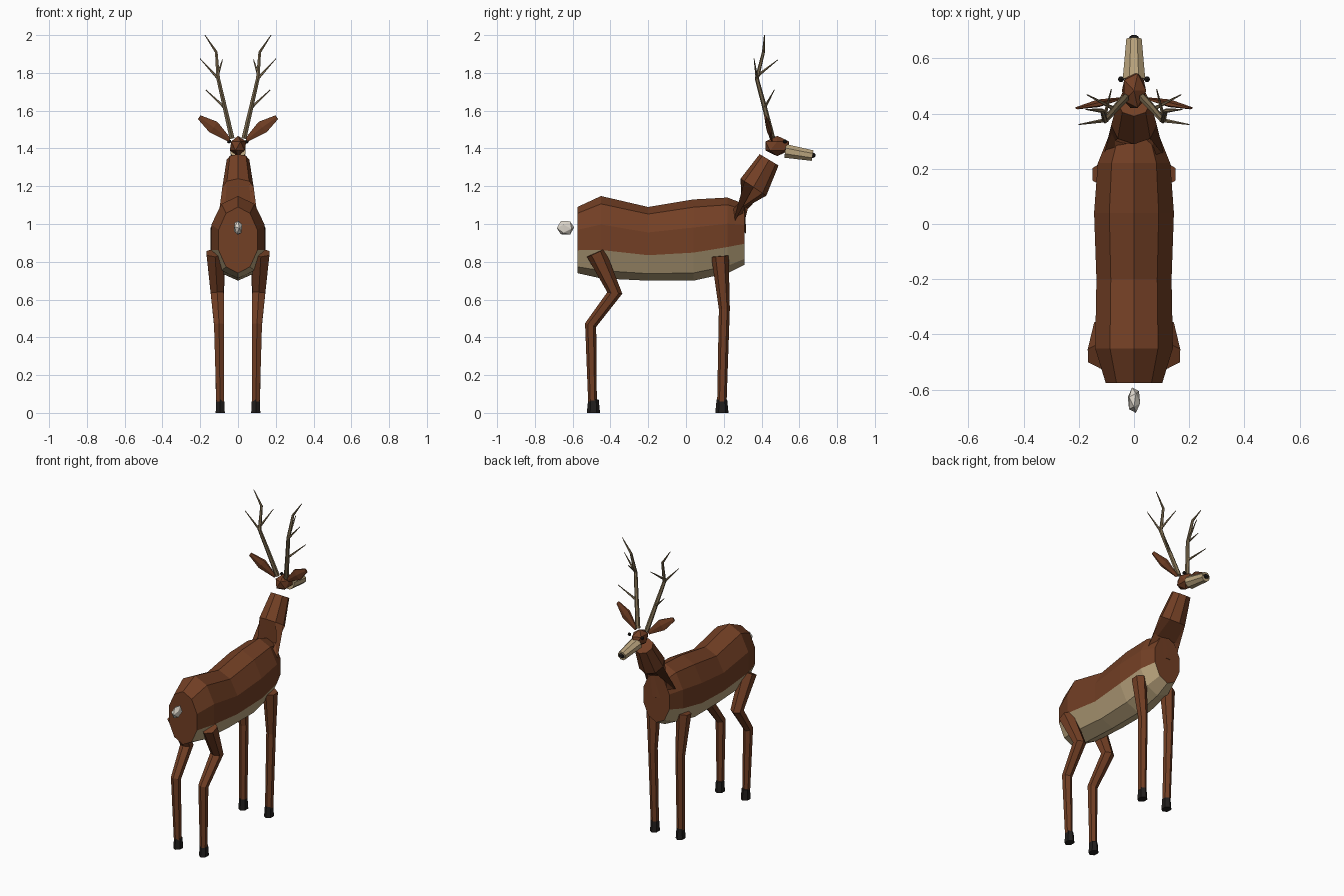
import bpy, bmesh, math
from mathutils import Vector, Matrix

if "Cube" in bpy.data.objects:
    bpy.data.objects.remove(bpy.data.objects["Cube"])


def mat(name, col):
    m = bpy.data.materials.new(name)
    m.diffuse_color = (*col, 1)
    m.use_nodes = True
    m.node_tree.nodes["Principled BSDF"].inputs["Base Color"].default_value = m.diffuse_color
    return m


BROWN = mat("brown_fur", (0.17, 0.05, 0.018))
CREAM = mat("cream_fur", (0.50, 0.38, 0.21))
WHITE = mat("tail_fur", (0.75, 0.70, 0.62))
ANTLER = mat("antler", (0.22, 0.16, 0.085))
BLACK = mat("black", (0.015, 0.013, 0.012))


def finish(name, bm, mats):
    bmesh.ops.recalc_face_normals(bm, faces=bm.faces)
    me = bpy.data.meshes.new(name)
    bm.to_mesh(me)
    bm.free()
    for m in mats:
        me.materials.append(m)
    ob = bpy.data.objects.new(name, me)
    bpy.context.collection.objects.link(ob)
    return ob


def loft(name, rings, n, mats, phase=0.0, light_below=None):
    """Skin rings of (centre, u, v); faces low on the ring may use mats[1]."""
    bm = bmesh.new()
    loops = []
    for c, u, v in rings:
        c, u, v = Vector(c), Vector(u), Vector(v)
        loops.append([bm.verts.new(c + u * math.cos(phase + i * math.tau / n)
                                   + v * math.sin(phase + i * math.tau / n)) for i in range(n)])
    for a, b in zip(loops, loops[1:]):
        for i in range(n):
            j = (i + 1) % n
            f = bm.faces.new((a[i], a[j], b[j], b[i]))
            if light_below is not None and math.sin(phase + (i + 0.5) * math.tau / n) < light_below:
                f.material_index = 1
    bm.faces.new(loops[0][::-1])
    bm.faces.new(loops[-1])
    return finish(name, bm, mats)


def tube(name, pts, n, material, flat=1.0):
    """Tapered tube through (x, y, z, radius); flat scales the depth in y or x."""
    P = [Vector(p[:3]) for p in pts]
    rings = []
    for i, p in enumerate(P):
        t = Vector()
        if i > 0:
            t += (p - P[i - 1]).normalized()
        if i < len(P) - 1:
            t += (P[i + 1] - p).normalized()
        t.normalize()
        u = Vector((0, 1, 0))
        u = (u - t * u.dot(t)).normalized()
        v = t.cross(u)
        rings.append((p, u * pts[i][3] * flat, v * pts[i][3]))
    return loft(name, rings, n, [material])


def ico(name, centre, size, material, tilt=0.0):
    bm = bmesh.new()
    bmesh.ops.create_icosphere(bm, subdivisions=1, radius=1)
    bmesh.ops.transform(bm, verts=bm.verts, matrix=Matrix.Translation(centre)
                        @ Matrix.Diagonal((*size, 1)) @ Matrix.Rotation(tilt, 4, 'X'))
    return finish(name, bm, [material])


# Body: ten-sided sections (y, centre z, half width, half height)
body = [(-0.575, 0.915, 0.108, 0.175), (-0.45, 0.93, 0.148, 0.218), (-0.2, 0.895, 0.143, 0.195),
        (0.04, 0.915, 0.152, 0.215), (0.22, 0.94, 0.138, 0.20), (0.31, 0.945, 0.10, 0.16)]
loft("body", [((0, y, z), (rx, 0, 0), (0, 0, rz)) for y, z, rx, rz in body],
     10, [BROWN, CREAM], math.pi / 2, -0.5)

# Neck
loft("neck", [((0, 0.245, 0.99), (0.11, 0, 0), (-0.073, 0.04, 0)[:1] and (0, -0.073, 0.04)),
              ((0, 0.357, 1.195), (0.083, 0, 0), (0, 0.068, -0.045)),
              ((0, 0.44, 1.34), (0.06, 0, 0), (0, 0.05, -0.03))], 8, [BROWN])

# Head, muzzle, nose, tail
ico("skull", (0, 0.483, 1.413), (0.049, 0.073, 0.054), BROWN)
loft("muzzle", [((0, 0.525, 1.387), (0.044, 0, 0), (0, 0.005, 0.039)),
                ((0, 0.67, 1.362), (0.03, 0, 0), (0, 0.005, 0.03))], 8, [CREAM], math.pi / 8)
ico("nose", (0, 0.672, 1.364), (0.021, 0.015, 0.016), BLACK)
ico("tail", (0, -0.638, 0.98), (0.025, 0.048, 0.042), WHITE, math.radians(30))

# Paired parts
for s, side in ((1, "right"), (-1, "left")):
    def m(pts):
        return [(p[0] * s, *p[1:]) for p in pts]

    ico(f"eye_{side}", (s * 0.047, 0.524, 1.437), (0.012, 0.012, 0.012), BLACK)
    tube(f"ear_{side}", m([(0.045, 0.455, 1.445, 0.012), (0.13, 0.437, 1.513, 0.04),
                           (0.205, 0.42, 1.565, 0.014)]), 6, BROWN, 0.35)

    # Antler beam and tines
    tube(f"antler_beam_{side}", m([(0.032, 0.457, 1.455, 0.015), (0.068, 0.418, 1.61, 0.013),
                                   (0.105, 0.375, 1.77, 0.011), (0.115, 0.41, 1.91, 0.008),
                                   (0.175, 0.415, 2.0, 0.002)]), 6, ANTLER)
    tines = [((0.07, 0.416, 1.615), (0.17, 0.468, 1.71)),
             ((0.105, 0.375, 1.77), (0.20, 0.36, 1.875)),
             ((0.107, 0.385, 1.79), (0.082, 0.487, 1.87))]
    for k, (a, b) in enumerate(tines):
        tube(f"antler_tine_{side}_{k + 1}", m([(*a, 0.008), (*b, 0.002)]), 5, ANTLER)

    # Legs and hooves
    tube(f"front_leg_{side}", m([(0.11, 0.18, 0.83, 0.046), (0.10, 0.203, 0.55, 0.029),
                                 (0.095, 0.19, 0.06, 0.025)]), 6, BROWN)
    tube(f"hind_leg_{side}", m([(0.122, -0.477, 0.848, 0.052), (0.11, -0.377, 0.635, 0.04),
                                (0.10, -0.505, 0.465, 0.031), (0.095, -0.495, 0.06, 0.023)]), 6, BROWN)
    for y, part in ((0.19, "front"), (-0.49, "hind")):
        loft(f"{part}_hoof_{side}", [((s * 0.094, y, 0), (0, 0.035, 0), (0.028, 0, 0)),
                                     ((s * 0.094, y, 0.07), (0, 0.028, 0), (0.024, 0, 0))],
             6, [BLACK])
